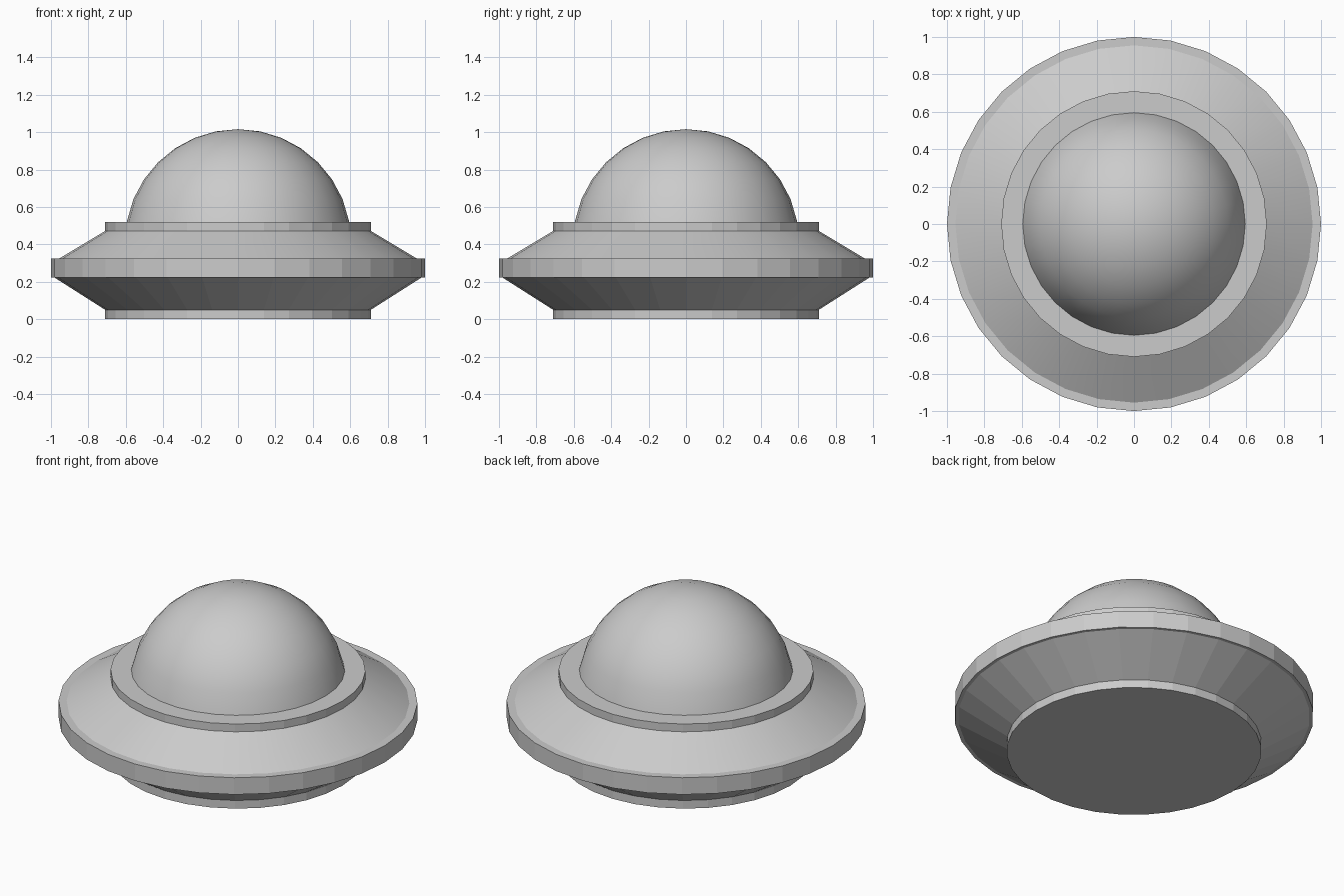
import bpy, math

if "Cube" in bpy.data.objects:
    bpy.data.objects.remove(bpy.data.objects["Cube"])

SEGMENTS = 32


def lathe(name, profile, smooth_angle=None):
    """Spin a (radius, z) profile, listed bottom to top, around z."""
    verts, faces, rings = [], [], []
    for r, z in profile:
        start = len(verts)
        n = 1 if r == 0 else SEGMENTS
        for i in range(n):
            a = 2 * math.pi * i / SEGMENTS
            verts.append((r * math.cos(a), r * math.sin(a), z))
        rings.append([start + i % n for i in range(SEGMENTS)])
    for low, high in zip(rings, rings[1:]):
        for i in range(SEGMENTS):
            j = (i + 1) % SEGMENTS
            quad = [low[i], low[j], high[j], high[i]]
            faces.append(list(dict.fromkeys(quad)))
    if profile[0][0] > 0:
        faces.append(rings[0][::-1])
    if profile[-1][0] > 0:
        faces.append(rings[-1])
    mesh = bpy.data.meshes.new(name)
    mesh.from_pydata(verts, [], faces)
    obj = bpy.data.objects.new(name, mesh)
    bpy.context.collection.objects.link(obj)
    if smooth_angle:
        bpy.ops.object.select_all(action='DESELECT')
        obj.select_set(True)
        bpy.context.view_layer.objects.active = obj
        bpy.ops.object.shade_smooth_by_angle(angle=math.radians(smooth_angle))
    return obj


# Saucer hull: base disc, flared underside and wide flat-sided rim
lathe("saucer_hull", [(0.71, 0), (0.71, 0.05), (0.98, 0.222),
                      (1.0, 0.222), (1.0, 0.325)])

# Smooth sloping upper deck
lathe("upper_deck", [(0.955, 0.325), (0.71, 0.472)], 30)

# Collar around the dome
lathe("dome_collar", [(0.71, 0.472), (0.71, 0.52)])

# Smooth dome: upper part of a sphere cut where it meets the collar
R, CZ, STEPS = 0.605, 0.411, 16
dome = [(0.595, 0.52)]
for k in range(1, 8):
    a = math.pi * k / STEPS
    if CZ + R * math.sin(a) > 0.53:
        dome.append((R * math.cos(a), CZ + R * math.sin(a)))
dome.append((0, CZ + R))
lathe("dome", dome, 30)
